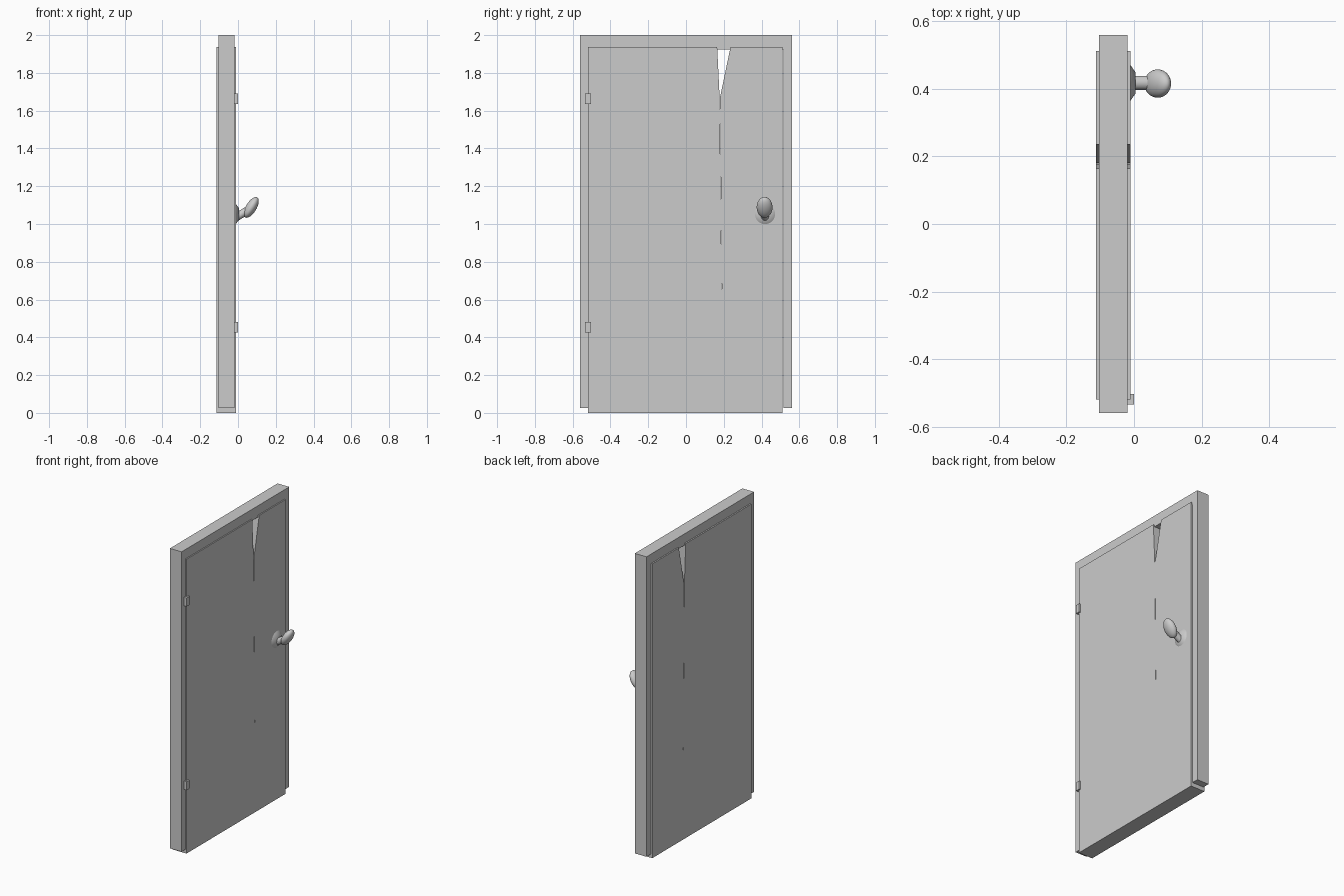
import bpy, bmesh, math
from mathutils import Vector

if "Cube" in bpy.data.objects:
    bpy.data.objects.remove(bpy.data.objects["Cube"])


def extrude_profile(name, points, x0, x1):
    """Extrude a (y, z) outline along x."""
    bm = bmesh.new()
    face = bm.faces.new([bm.verts.new((x0, y, z)) for y, z in points])
    new = bmesh.ops.extrude_face_region(bm, geom=[face])["geom"]
    verts = [v for v in new if isinstance(v, bmesh.types.BMVert)]
    bmesh.ops.translate(bm, verts=verts, vec=(x1 - x0, 0, 0))
    bmesh.ops.recalc_face_normals(bm, faces=bm.faces)
    mesh = bpy.data.meshes.new(name)
    bm.to_mesh(mesh)
    bm.free()
    obj = bpy.data.objects.new(name, mesh)
    bpy.context.collection.objects.link(obj)
    return obj


def box(name, x, y, z):
    return extrude_profile(name, [(y[0], z[0]), (y[1], z[0]), (y[1], z[1]), (y[0], z[1])], *x)


def smooth(obj, name):
    obj.name = name
    bpy.ops.object.shade_smooth_by_angle(angle=math.radians(40))


# Frame: two jambs and a lintel in one outline
extrude_profile("door_frame", [
    (-0.56, 0.025), (-0.52, 0.025), (-0.52, 1.925), (0.515, 1.925),
    (0.515, 0.025), (0.56, 0.025), (0.56, 2.0), (-0.56, 2.0)], -0.104, -0.019)

# Door leaf, split at the top by a wedge that narrows to a hairline crack
extrude_profile("door_leaf", [
    (-0.52, 0.0), (0.512, 0.0), (0.512, 1.938), (0.236, 1.938), (0.180, 1.67),
    (0.191, 0.50), (0.178, 1.67), (0.165, 1.938), (-0.52, 1.938)], -0.113, -0.011)

# Hinges
for label, z in (("lower", 0.453), ("upper", 1.663)):
    box(label + "_hinge", (-0.025, 0.0), (-0.534, -0.504), (z - 0.028, z + 0.028))

# Handle: round plate, tilted neck and egg-shaped knob
bpy.ops.mesh.primitive_cone_add(vertices=32, radius1=0.055, radius2=0.032, depth=0.016,
                                location=(-0.004, 0.418, 1.053),
                                rotation=(0, math.radians(90), 0))
smooth(bpy.context.object, "handle_plate")

start, end = Vector((-0.008, 0.418, 1.036)), Vector((0.055, 0.418, 1.076))
axis = end - start
bpy.ops.mesh.primitive_cylinder_add(vertices=24, radius=0.021, depth=axis.length,
                                    location=(start + end) / 2,
                                    rotation=axis.to_track_quat('Z', 'Y').to_euler())
smooth(bpy.context.object, "handle_neck")

bpy.ops.mesh.primitive_uv_sphere_add(segments=32, ring_count=16, radius=1,
                                     location=(0.070, 0.416, 1.088),
                                     rotation=(0, math.radians(31), 0))
knob = bpy.context.object
knob.scale = (0.028, 0.042, 0.062)
smooth(knob, "handle_knob")
